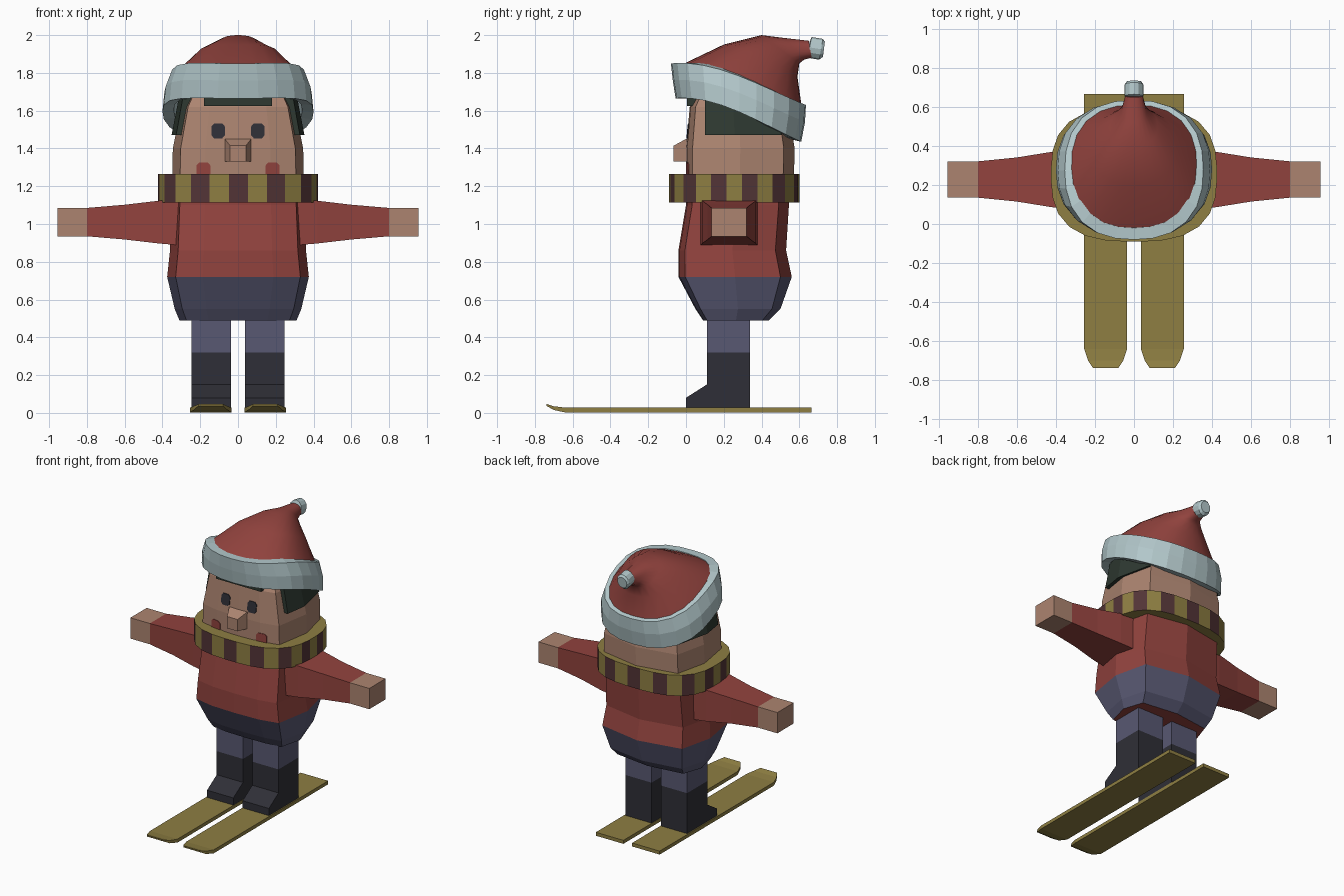
import bpy, bmesh, math
from mathutils import Vector
from mathutils.bvhtree import BVHTree

cube = bpy.data.objects.get("Cube")
if cube:
    bpy.data.objects.remove(cube, do_unlink=True)


def material(name, rgb):
    """Flat colour given as sRGB bytes, stored linear."""
    lin = [((c / 255 + 0.055) / 1.055) ** 2.4 for c in rgb] + [1]
    m = bpy.data.materials.new(name)
    m.use_nodes = True
    m.diffuse_color = lin
    m.node_tree.nodes["Principled BSDF"].inputs["Base Color"].default_value = lin
    return m


RED = material("wool red", (146, 67, 62))
SKIN = material("skin", (172, 132, 112))
GOLD = material("mustard", (142, 126, 66))
BROWN = material("dark brown", (82, 52, 54))
NAVY = material("slate blue", (88, 88, 114))
BOOT = material("charcoal", (47, 47, 55))
FUR = material("pale fur", (178, 199, 202))
HAIR = material("dark green", (46, 57, 49))


def finish(name, bm, mats, rule=None):
    bmesh.ops.recalc_face_normals(bm, faces=bm.faces)
    if rule:
        for f in bm.faces:
            f.material_index = rule(f)
    me = bpy.data.meshes.new(name)
    bm.to_mesh(me)
    bm.free()
    for m in mats:
        me.materials.append(m)
    ob = bpy.data.objects.new(name, me)
    bpy.context.collection.objects.link(ob)
    return ob


def loft(name, rings, mats, rule=None, loop=False):
    """Skin a list of rings; loop joins last ring to first, otherwise ends are capped."""
    bm = bmesh.new()
    vs = [[bm.verts.new(p) for p in r] for r in rings]
    n = len(vs[0])
    for a, b in zip(vs, vs[1:] + ([vs[0]] if loop else [])):
        for i in range(n):
            j = (i + 1) % n
            bm.faces.new((a[i], a[j], b[j], b[i]))
    if not loop:
        bm.faces.new(vs[0])
        bm.faces.new(vs[-1])
    return finish(name, bm, mats, rule)


def mirrored(half):
    """Full unit section from its right half, front to back."""
    return half + [(-x, y) for x, y in reversed(half) if x > 0]


def rounded(power, count, shift=0.0):
    """Superellipse section with evenly spaced points."""
    fine = 1440
    pts = []
    for i in range(fine + 1):
        a = math.tau * i / fine
        s, c = math.sin(a), -math.cos(a)
        pts.append(Vector((math.copysign(abs(s) ** (2 / power), s),
                           math.copysign(abs(c) ** (2 / power), c))))
    run = [0]
    for p, q in zip(pts, pts[1:]):
        run.append(run[-1] + (q - p).length)
    out, k = [], 0
    for i in range(count):
        while run[k] < run[-1] * (i + shift) / count:
            k += 1
        out.append(tuple(pts[k]))
    return out


def ring(section, front, back, half_width, wave=0.0):
    """Place a section between a front and a back (y, z) point."""
    pts = []
    for x, s in section:
        t = (s + 1) / 2
        bulge = wave * (1 - s * s) * (1 - 0.6 * s)
        pts.append((x * half_width, front[0] + (back[0] - front[0]) * t,
                    front[1] + (back[1] - front[1]) * t + bulge))
    return pts


def level(section, z, y0, y1, half_width):
    return ring(section, (y0, z), (y1, z), half_width)


def rect(x, y0, y1, z0, z1):
    """Upright rectangle across the x axis."""
    return [(x, y0, z0), (x, y1, z0), (x, y1, z1), (x, y0, z1)]


def box(name, lo, hi, mat):
    return loft(name, [rect(x, lo[1], hi[1], lo[2], hi[2]) for x in (lo[0], hi[0])], [mat])


# Torso: trousers below the waist, sweater above
TRUNK = mirrored([(0, -1), (0.5, -0.98), (0.88, -0.88), (1, 0), (0.85, 0.8), (0, 1)])
loft("torso", [level(TRUNK, *r) for r in (
    (0.49, 0.09, 0.44, 0.31), (0.55, 0.05, 0.50, 0.335), (0.72, -0.04, 0.56, 0.375),
    (0.86, -0.04, 0.53, 0.36), (1.1, 0.0, 0.545, 0.35), (1.22, 0.0, 0.55, 0.34))],
    [RED, NAVY],
    lambda f: int(f.calc_center_median().z < 0.72 and f.normal.z > -0.95))

# Head
head = loft("head", [level(TRUNK, *r) for r in (
    (1.18, 0.0, 0.57, 0.35), (1.4, 0.0, 0.575, 0.345),
    (1.62, 0.02, 0.54, 0.30), (1.74, 0.08, 0.48, 0.24))], [SKIN])
surface = BVHTree.FromPolygons([v.co for v in head.data.vertices],
                               [p.vertices for p in head.data.polygons])


def patch(name, x, z, w, h, mat):
    """Thin eight-sided plate laid on the face."""
    k = 0.6
    outline = [(1, k), (k, 1), (-k, 1), (-1, k), (-1, -k), (-k, -1), (k, -1), (1, -k)]
    rims = []
    for off in (-0.005, 0.003):
        rim = []
        for a, b in outline:
            hit = surface.ray_cast(Vector((x + a * w, -1, z + b * h)), Vector((0, 1, 0)))[0]
            rim.append(hit + Vector((0, off, 0)))
        rims.append(rim)
    loft(name, rims, [mat])


# Nose: wide at the face, narrow at the tip
loft("nose", [[(-w, y, 1.33), (w, y, 1.33), (w, y, top), (-w, y, top)]
              for y, w, top in ((0.03, 0.07, 1.45), (0.0, 0.07, 1.45), (-0.065, 0.042, 1.415))],
     [SKIN])

# Hair under the hat
HAIR_CUT = mirrored([(0.95, -1), (1.02, -0.3), (0.86, 0.8), (0, 1)])
loft("hair", [level(HAIR_CUT, 1.47, 0.1, 0.55, 0.345),
              level(HAIR_CUT, 1.68, 0.1, 0.52, 0.305)], [HAIR])
box("fringe", (-0.18, 0.005, 1.625), (0.18, 0.1, 1.69), HAIR)

# Scarf with stripes on its outer wall
STRIPES = 28
BAND = rounded(2.8, STRIPES, 0.5)
scarf = loft("scarf", [level(BAND, z, 0.255 - d, 0.255 + d, w) for z, d, w in (
    (1.115, 0.345, 0.425), (1.265, 0.345, 0.425), (1.265, 0.26, 0.33), (1.115, 0.26, 0.33))],
    [GOLD, BROWN], loop=True)
for p in scarf.data.polygons:
    if p.index < STRIPES:
        p.material_index = p.index % 2

# Hat: tilted fur brim, drooping cone and bobble
BRIM = rounded(2.4, 24)
WAVE = 0.045
loft("hat_brim", [ring(BRIM, f, b, w, WAVE) for f, b, w in (
    ((0.0, 1.665), (0.55, 1.45), 0.34), ((-0.055, 1.665), (0.61, 1.435), 0.40),
    ((-0.07, 1.76), (0.63, 1.54), 0.39), ((-0.08, 1.85), (0.635, 1.63), 0.355),
    ((-0.02, 1.85), (0.58, 1.65), 0.30))], [FUR], loop=True)
cone = loft("hat_cone", [ring(BRIM, f, b, w, v) for f, b, w, v in (
    ((-0.04, 1.835), (0.61, 1.64), 0.325, WAVE), ((0.2, 1.95), (0.59, 1.78), 0.215, 0.02),
    ((0.4, 2.0), (0.6, 1.85), 0.12, 0), ((0.52, 1.985), (0.625, 1.87), 0.065, 0),
    ((0.65, 1.97), (0.665, 1.88), 0.045, 0))], [RED])
for p in cone.data.polygons:
    p.use_smooth = len(p.vertices) == 4
DISC = rounded(2, 12)
loft("hat_bobble", [ring(DISC, f, b, w) for f, b, w in (
    ((0.655, 1.965), (0.645, 1.895), 0.035), ((0.665, 1.99), (0.645, 1.88), 0.048),
    ((0.725, 1.98), (0.705, 1.87), 0.048), ((0.735, 1.965), (0.725, 1.885), 0.038))], [FUR])

# Paired parts
for side, s in (("left", 1), ("right", -1)):
    patch(side + "_eye", s * 0.105, 1.493, 0.035, 0.04, BOOT)
    patch(side + "_cheek", s * 0.183, 1.285, 0.038, 0.04, RED)

    # Arm: tapering sleeve, square hand
    loft(side + "_arm", [rect(s * x, 0.228 - dy, 0.228 + dy, 1.01 - dz, 1.01 + dz)
                         for x, dy, dz in ((0.28, 0.155, 0.125), (0.42, 0.142, 0.113),
                                           (0.6, 0.113, 0.092), (0.8, 0.093, 0.075),
                                           (0.955, 0.093, 0.075))],
         [RED, SKIN], lambda f: int(abs(f.calc_center_median().x) > 0.8))

    # Leg and boot
    lo, hi = sorted((s * 0.037, s * 0.247))
    box(side + "_leg", (lo, 0.11, 0.32), (hi, 0.34, 0.6), NAVY)
    profile = [(0.0, 0.025), (0.34, 0.025), (0.34, 0.32), (0.11, 0.32), (0.11, 0.15), (0.0, 0.08)]
    loft(side + "_boot", [[(x, y, z) for y, z in profile] for x in (lo, hi)], [BOOT])

    # Ski with a narrowed, lifted tip
    loft(side + "_ski", [[(s * 0.145 - w, y, z), (s * 0.145 + w, y, z),
                          (s * 0.145 + w, y, z + t), (s * 0.145 - w, y, z + t)]
                         for y, w, z, t in ((0.665, 0.11, 0.003, 0.025), (-0.64, 0.11, 0.003, 0.025),
                                            (-0.7, 0.09, 0.015, 0.02), (-0.738, 0.065, 0.037, 0.01))],
         [GOLD])
